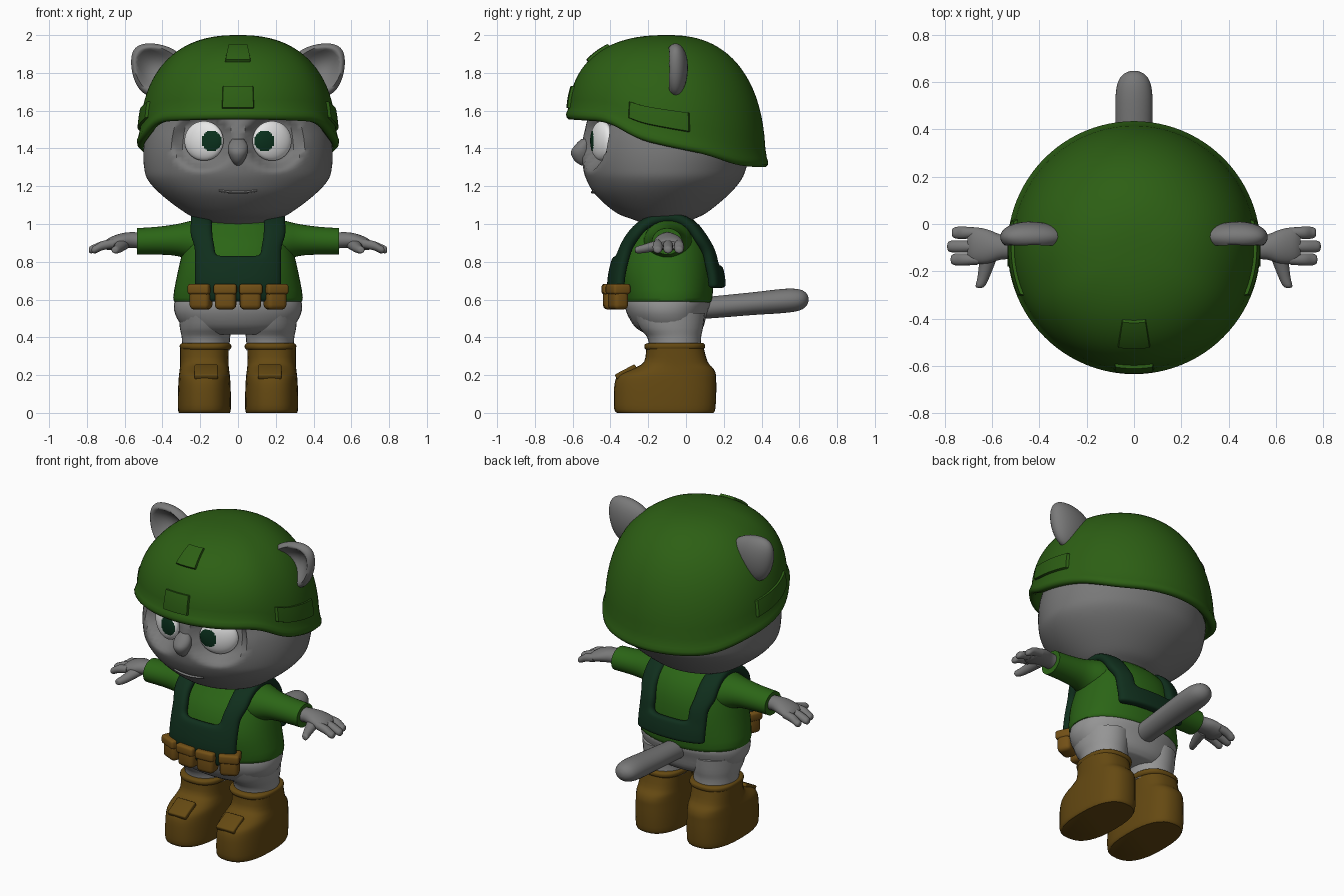
import bpy, bmesh, math
from mathutils import Matrix, Vector

if "Cube" in bpy.data.objects:
    bpy.data.objects.remove(bpy.data.objects["Cube"])


def mat(name, r, g, b):
    m = bpy.data.materials.new(name)
    m.diffuse_color = (r, g, b, 1)
    m.use_nodes = True
    m.node_tree.nodes["Principled BSDF"].inputs["Base Color"].default_value = m.diffuse_color
    return m


FUR = mat("grey fur", 0.19, 0.19, 0.19)
PANTS = mat("light grey trousers", 0.3, 0.3, 0.3)
HELMET = mat("helmet green", 0.026, 0.115, 0.007)
SHIRT = mat("shirt green", 0.024, 0.13, 0.008)
VEST = mat("dark vest green", 0.005, 0.028, 0.012)
BOOT = mat("boot brown", 0.13, 0.067, 0.006)
POUCH = mat("pouch brown", 0.17, 0.08, 0.008)
WHITE = mat("eye white", 0.8, 0.8, 0.8)
PUPIL = mat("pupil dark green", 0.003, 0.03, 0.012)


def finish(name, bm, material, mirror=False, angle=45):
    bmesh.ops.recalc_face_normals(bm, faces=bm.faces)
    me = bpy.data.meshes.new(name)
    bm.to_mesh(me)
    bm.free()
    ob = bpy.data.objects.new(name, me)
    bpy.context.collection.objects.link(ob)
    me.materials.append(material)
    bpy.ops.object.select_all(action='DESELECT')
    ob.select_set(True)
    bpy.context.view_layer.objects.active = ob
    bpy.ops.object.shade_smooth_by_angle(angle=math.radians(angle))
    if mirror:
        ob.modifiers.new("mirror", 'MIRROR')
    return ob


def smooth_rings(rings, k):
    """Catmull-Rom resampling of cross-section values."""
    out = []
    for i in range(len(rings) - 1):
        p1, p2 = rings[i], rings[i + 1]
        p0 = rings[i - 1] if i else p1
        p3 = rings[i + 2] if i + 2 < len(rings) else p2
        for j in range(k):
            t = j / k
            out.append([0.5 * (2 * b + (c - a) * t + (2 * a - 5 * b + 4 * c - d) * t * t
                        + (3 * b - a - 3 * c + d) * t ** 3) for a, b, c, d in zip(p0, p1, p2, p3)])
    return out + [list(rings[-1])]


def loft(rings, axis='z', n=32, e=2.0, k=3):
    """Rings (t, c1, c2, r1, r2) stacked along an axis, capped at both ends."""
    bm = bmesh.new()
    rows = []
    for t, c1, c2, r1, r2 in smooth_rings(rings, k):
        row = []
        for i in range(n):
            a = 2 * math.pi * i / n
            c, s = math.cos(a), math.sin(a)
            u = c1 + max(r1, .001) * math.copysign(abs(c) ** (2 / e), c)
            v = c2 + max(r2, .001) * math.copysign(abs(s) ** (2 / e), s)
            row.append(bm.verts.new({'z': (u, v, t), 'x': (t, u, v), 'y': (u, t, v)}[axis]))
        rows.append(row)
    for p, q in zip(rows, rows[1:]):
        for i in range(n):
            bm.faces.new((p[i], p[(i + 1) % n], q[(i + 1) % n], q[i]))
    bm.faces.new(rows[0])
    bm.faces.new(rows[-1])
    return bm


def stack(rows, cx=0.0):
    """(z, half width, front y, back y) to rings along z."""
    return [(z, cx, (f + b) / 2, w, (b - f) / 2) for z, w, f, b in rows]


def lerp(table, x):
    for (a, p), (b, q) in zip(table, table[1:]):
        if x <= b:
            return p + (q - p) * max(0, (x - a) / (b - a))
    return table[-1][1]


# Head with eye sockets pressed in
bm = loft(stack([(.99, .12, -.2, 0), (1.02, .2, -.27, .03), (1.06, .28, -.37, .11),
                 (1.15, .40, -.475, .22), (1.23, .475, -.525, .29), (1.30, .497, -.545, .32),
                 (1.40, .50, -.55, .34), (1.50, .48, -.535, .33), (1.65, .42, -.48, .28),
                 (1.80, .25, -.3, .12)]), n=80, k=5)
for v in bm.verts:
    if v.co.y < -.15:
        d = math.hypot(abs(v.co.x) - .19, v.co.z - 1.44)
        f = min(1, max(0, (.17 - d) / .07))
        v.co.y += .09 * f * f * (3 - 2 * f)
finish("head", bm, FUR)

# Eyes: white ovals, pupil faces chosen by distance
bm = bmesh.new()
bmesh.ops.create_uvsphere(bm, u_segments=72, v_segments=48, radius=1,
                          matrix=Matrix.Translation((.18, -.445, 1.44))
                          @ Matrix.Rotation(math.radians(25), 4, 'Z')
                          @ Matrix.Diagonal((.112, .045, .105, 1)))
bm.normal_update()
for f in bm.faces:
    c = f.calc_center_median()
    f.material_index = int(math.hypot(c.x - .14, c.z - 1.44) < .054 and f.normal.y < 0)
finish("eyes", bm, WHITE, True).data.materials.append(PUPIL)

# Nose and mouth
finish("nose", loft([(1.31, 0, -.535, .012, .02), (1.335, 0, -.55, .033, .04), (1.38, 0, -.555, .052, .055),
                     (1.42, 0, -.545, .05, .04), (1.45, 0, -.53, .03, .025)], e=2), FUR)
finish("mouth", loft([(x, -.1225 - .3575 * math.sqrt(1 - (x / .42) ** 2) - .012,
                       1.167 + 1.0 * x * x, .012, .007)
                      for x in (-.1, -.07, -.035, 0, .035, .07, .1)], 'x', n=10), FUR)

# Ears: flattened rounded triangles, cupped at the front
bm = bmesh.new()
bmesh.ops.create_uvsphere(bm, u_segments=32, v_segments=24, radius=1)
for v in bm.verts:
    a, c, b = v.co
    y = -.055 + .065 * c
    if c < 0:
        y += .1 * max(0, 1 - 1.5 * (a * a + b * b))
    u, w = .135 * a * (1 - .3 * b), .145 * b
    v.co = (.44 + (w - u) * .707, y, 1.83 + (w + u) * .707)
finish("ears", bm, FUR, True, 70)

# Helmet dome with a dipping brim
BRIM = [(-.65, 1.555), (-.42, 1.54), (-.25, 1.445), (-.1, 1.41), (.1, 1.37), (.3, 1.305), (.45, 1.30)]


def brim_z(th):
    y = -.1 - .53 * math.cos(th)
    return sum(lerp(BRIM, y + d) for d in (-.05, -.025, 0, .025, .05)) / 5


def helmet_point(th, ph, off=0.0):
    zb = brim_z(th)
    r = .522 * max(0, math.cos(ph)) ** .833 + off * math.cos(ph)
    z = zb + (2 - zb) * max(0, math.sin(ph)) ** .833 + off * math.sin(ph)
    return Vector((r * math.sin(th), -.1 - r * math.cos(th), z))


bm = bmesh.new()
N, rows = 96, []
for dr, dz in ((-.09, .12), (-.05, .03), (-.025, .003), (-.005, 0), (.008, .012), (.01, .03), (.003, .048)):
    rows.append([(dr, dz, None)] * N)
phis = [.1 + (math.pi / 2 - .1) * (1 - (1 - i / 24) ** 1.3) for i in range(24)]
vr = []
for row in [r[0] for r in rows] + [(0, 0, p) for p in phis]:
    ring = []
    for i in range(N):
        th = 2 * math.pi * i / N
        if row[2] is None:
            r = .525 + row[0]
            co = (r * math.sin(th), -.1 - r * math.cos(th), brim_z(th) + row[1])
        else:
            co = helmet_point(th, row[2])
        ring.append(bm.verts.new(co))
    vr.append(ring)
for p, q in zip(vr, vr[1:]):
    for i in range(N):
        bm.faces.new((p[i], p[(i + 1) % N], q[(i + 1) % N], q[i]))
top = bm.verts.new((0, -.1, 2))
for i in range(N):
    bm.faces.new((vr[-1][i], vr[-1][(i + 1) % N], top))
finish("helmet", bm, HELMET, angle=60)

# Raised plates on the helmet
for name, t0, t1, p0, p1, mir in (("helmet_front_mount", -.17, .17, .08, .34, False),
                                  ("helmet_top_plate", -.17, .17, .68, 1.02, False),
                                  ("helmet_side_plate", 1.15, 1.82, .11, .27, True)):
    bm, g = bmesh.new(), []
    ts = [0, .05] + [.1 + .1 * i for i in range(9)] + [.95, 1]
    for s in ts:
        g.append([bm.verts.new(helmet_point(t0 + (t1 - t0) * s, p0 + (p1 - p0) * t,
                  -.01 if s in (0, 1) or t in (0, 1) else .013)) for t in ts])
    for p, q in zip(g, g[1:]):
        for i in range(len(ts) - 1):
            bm.faces.new((p[i], p[i + 1], q[i + 1], q[i]))
    finish(name, bm, HELMET, mir, 35)

# Shirt and sleeves
finish("shirt", loft(stack([(.585, .325, -.32, .13), (.61, .343, -.33, .14), (.75, .318, -.35, .145),
                            (.88, .285, -.315, .13), (.97, .25, -.25, .09), (1.03, .19, -.2, .03),
                            (1.05, .12, -.16, 0)]), n=48, e=2.2), SHIRT)
finish("sleeves", loft([(.15, -.09, .90, .14, .12), (.24, -.095, .91, .125, .108), (.32, -.1, .915, .095, .085),
                        (.42, -.1, .912, .083, .074), (.535, -.1, .908, .08, .07)], 'x'), SHIRT, True)

# Hands: palm, three fingers, thumb
finish("palms", loft([(.50, -.1, .91, .05, .042), (.56, -.098, .915, .052, .042), (.62, -.095, .91, .072, .04),
                      (.68, -.09, .895, .076, .033), (.705, -.09, .888, .06, .02)], 'x'), FUR, True)
for i, (y, tip) in enumerate(((-.037, .77), (-.095, .79), (-.15, .775))):
    finish(f"finger_{i + 1}", loft([(.66, y, .897, .022, .024), (.72, y, .885, .026, .025),
                                   (tip - .02, y, .867, .025, .022), (tip - .004, y, .863, .018, .016),
                                   (tip, y, .862, .006, .006)], 'x', n=14), FUR, True)
finish("thumbs", loft([(-.27, .652, .862, .008, .008), (-.262, .65, .863, .02, .018),
                       (-.22, .635, .87, .026, .024), (-.12, .61, .895, .04, .032)], 'y', n=14), FUR, True)

# Vest: one band over the shoulders with neck openings front and back
path = smooth_rings([(-.375, .59), (-.392, .67), (-.382, .75), (-.36, .83), (-.315, .93), (-.23, 1.005),
                     (-.1, 1.035), (.01, 1.015), (.09, .95), (.145, .86), (.165, .78), (.18, .72),
                     (.185, .66)], 2)
xs = [-.245, -.19, -.13, -.065, 0, .065, .13, .19, .245]
bm, g = bmesh.new(), []
for y, z in path:
    g.append([])
    for x in xs:
        x *= .93 if z < .9 else 1.03
        g[-1].append(bm.verts.new((x, -.1 + (y + .1) * (1 - abs(x / .34) ** 2.4) ** .417, z)))
for j in range(len(path) - 1):
    (ya, za), (yb, zb) = path[j], path[j + 1]
    for i in range(8):
        if i in (0, 1, 6, 7) or max(za, zb) < (.84 if ya < -.1 else .80):
            bm.faces.new((g[j][i], g[j][i + 1], g[j + 1][i + 1], g[j + 1][i]))
bmesh.ops.delete(bm, geom=[v for v in bm.verts if not v.link_faces], context='VERTS')
vest = finish("vest", bm, VEST, angle=180)
so = vest.modifiers.new("thickness", 'SOLIDIFY')
so.thickness, so.offset = .055, 0
vest.modifiers.new("rounding", 'SUBSURF').levels = 2
vest.modifiers["rounding"].render_levels = 2


def rounded_box(name, loc, size, rot, material, bevel):
    bm = bmesh.new()
    bmesh.ops.create_cube(bm, size=1, matrix=Matrix.Translation(loc) @ rot @ Matrix.Diagonal((*size, 1)))
    bmesh.ops.bevel(bm, geom=bm.edges[:], offset=bevel, segments=3, affect='EDGES', profile=.5)
    return finish(name, bm, material, True)


# Belt pouches with flaps
for i, (x, y, a) in enumerate(((.066, -.395, 4), (.196, -.36, 24))):
    R = Matrix.Rotation(math.radians(a), 4, 'Z')
    rounded_box(f"pouch_{i + 1}", (x, y, .612), (.112, .085, .13), R, POUCH, .025)
    rounded_box(f"pouch_flap_{i + 1}", (x, y, .655), (.122, .098, .055), R, POUCH, .014)

# Trousers
finish("hips", loft(stack([(.62, .325, -.31, .12), (.58, .338, -.325, .13), (.52, .332, -.31, .11),
                           (.45, .285, -.265, .09), (.415, .2, -.2, .06)]), n=40, e=2.2), PANTS)
finish("legs", loft(stack([(.53, .145, -.28, .10), (.45, .138, -.245, .09), (.40, .128, -.205, .08),
                           (.33, .125, -.19, .08)], .17)), PANTS, True)

# Tail
finish("tail", loft([(.03, 0, .55, .065, .055), (.15, 0, .56, .068, .058), (.35, 0, .578, .076, .06),
                     (.52, 0, .593, .079, .064), (.60, 0, .598, .068, .056), (.635, 0, .60, .042, .036),
                     (.648, 0, .60, .012, .012)], 'y'), FUR)

# Boots: foot and shaft, collar, instep flap
finish("boots", loft(stack([(0, .134, -.365, .145), (.02, .14, -.38, .155), (.10, .14, -.382, .16),
                            (.17, .137, -.375, .16), (.205, .134, -.35, .158), (.235, .13, -.28, .145),
                            (.27, .128, -.222, .115), (.35, .128, -.21, .092)], .178), e=2.5), BOOT, True)
finish("boot_collars", loft(stack([(.335, .128, -.212, .09), (.345, .136, -.22, .10),
                                   (.362, .135, -.218, .10), (.37, .122, -.2, .09)], .172), e=2.5), BOOT, True)
rounded_box("boot_flaps", (.168, -.318, .217), (.125, .12, .03),
            Matrix.Rotation(math.radians(28), 4, 'X'), BOOT, .008)
